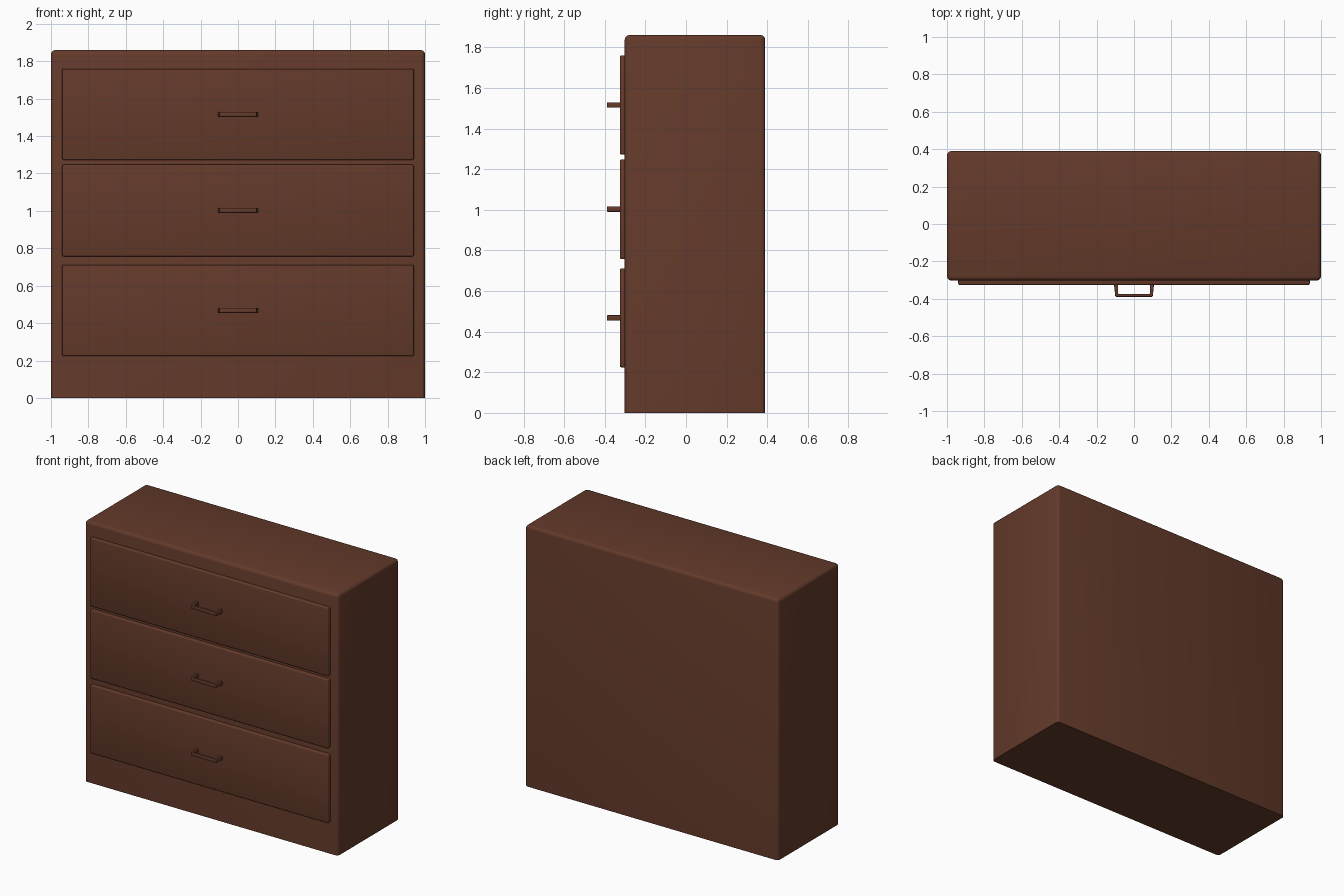
import bpy, bmesh

if "Cube" in bpy.data.objects:
    bpy.data.objects.remove(bpy.data.objects["Cube"])

wood = bpy.data.materials.new("brown_wood")
wood.diffuse_color = (0.125, 0.042, 0.023, 1)
wood.use_nodes = True
wood.node_tree.nodes["Principled BSDF"].inputs["Base Color"].default_value = wood.diffuse_color


def finish(name, bm, location=(0, 0, 0)):
    bmesh.ops.recalc_face_normals(bm, faces=bm.faces)
    mesh = bpy.data.meshes.new(name)
    bm.to_mesh(mesh)
    bm.free()
    obj = bpy.data.objects.new(name, mesh)
    obj.location = location
    mesh.materials.append(wood)
    bpy.context.collection.objects.link(obj)
    bpy.ops.object.select_all(action='DESELECT')
    obj.select_set(True)
    bpy.context.view_layer.objects.active = obj
    bpy.ops.object.shade_smooth_by_angle()
    return obj


def rounded_box(name, lo, hi, radius, segments, keep_sharp):
    """Box between two corners; edges lying wholly where keep_sharp(v) holds stay square."""
    bm = bmesh.new()
    bmesh.ops.create_cube(bm, size=1)
    for v in bm.verts:
        v.co = [lo[i] + (v.co[i] + 0.5) * (hi[i] - lo[i]) for i in range(3)]
    edges = [e for e in bm.edges if not all(keep_sharp(v.co) for v in e.verts)]
    bmesh.ops.bevel(bm, geom=edges, offset=radius, segments=segments,
                    profile=0.5, affect='EDGES')
    return finish(name, bm)


def handle(name, z):
    """Square-cornered pull: U outline seen from above, given height."""
    half = [(0.108, -0.315), (0.1, -0.389), (0.085, -0.315), (0.085, -0.373)]
    (ax, ay), (bx, by), (cx, cy), (dx, dy) = half
    outline = [(-ax, ay), (-bx, by), (bx, by), (ax, ay),
               (cx, cy), (dx, dy), (-dx, dy), (-cx, cy)]
    bm = bmesh.new()
    face = bm.faces.new([bm.verts.new((x, y, -0.013)) for x, y in outline])
    top = bmesh.ops.extrude_face_region(bm, geom=[face])
    bmesh.ops.translate(bm, vec=(0, 0, 0.026),
                        verts=[g for g in top["geom"] if isinstance(g, bmesh.types.BMVert)])
    bmesh.ops.recalc_face_normals(bm, faces=bm.faces)
    bmesh.ops.bevel(bm, geom=bm.edges[:], offset=0.003, segments=2,
                    profile=0.5, affect='EDGES')
    return finish(name, bm, (0, 0, z))


# Cabinet with a flat square-edged base
rounded_box("cabinet_body", (-1, -0.302, 0), (1, 0.39, 1.86), 0.022, 3,
            lambda c: c.z < 0.001)

# Drawer fronts and pulls, bottom to top
drawers = [("bottom", 0.224, 0.712, 0.468),
           ("middle", 0.757, 1.248, 1.003),
           ("top", 1.272, 1.76, 1.516)]
for label, z0, z1, zh in drawers:
    rounded_box(label + "_drawer", (-0.94, -0.326, z0), (0.94, -0.29, z1), 0.008, 3,
                lambda c: c.y > -0.295)
    handle(label + "_handle", zh)
